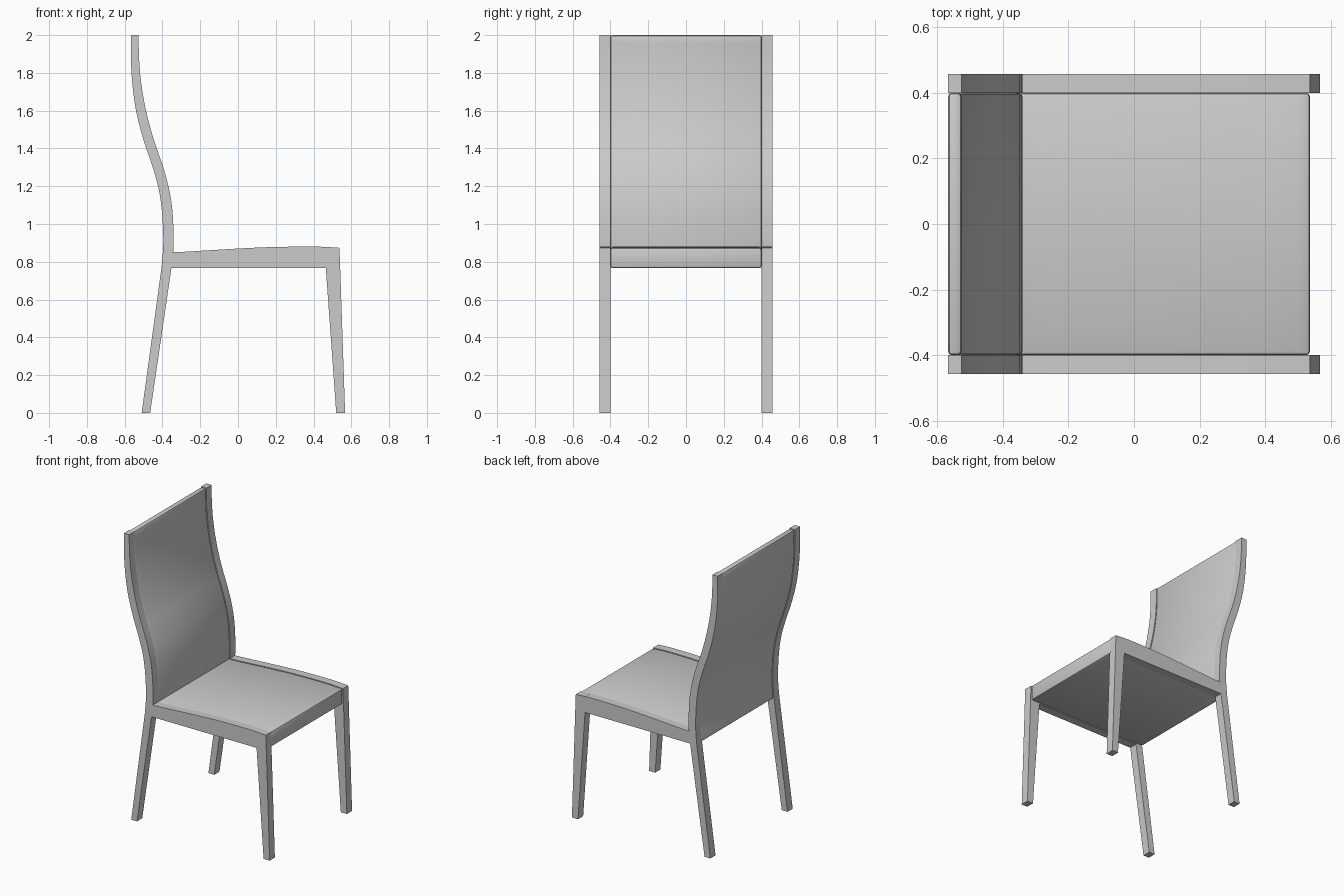
import bpy
import bmesh
from mathutils import Vector

cube = bpy.data.objects.get("Cube")
if cube:
    bpy.data.objects.remove(cube, do_unlink=True)

# Single painted finish
grey = bpy.data.materials.new("plain_grey")
grey.use_nodes = True
colour = (0.6, 0.6, 0.6, 1)
grey.diffuse_color = colour
grey.node_tree.nodes["Principled BSDF"].inputs["Base Color"].default_value = colour


def smooth_rows(rows, steps=3):
    """Run a smooth curve through the rows of numbers."""
    pts = [Vector(r) for r in rows]
    pts = [pts[0] * 2 - pts[1]] + pts + [pts[-1] * 2 - pts[-2]]
    out = []
    for a, b, c, d in zip(pts, pts[1:], pts[2:], pts[3:]):
        for i in range(steps):
            t = i / steps
            out.append(0.5 * (2 * b + (c - a) * t + (2 * a - 5 * b + 4 * c - d) * t ** 2
                              + (3 * b - a - 3 * c + d) * t ** 3))
    return out + [pts[-2]]


def ribbon(name, pairs, y0, y1, bevel=0):
    """Solid strip between two side-profile edges, running from y0 to y1."""
    bm = bmesh.new()
    rings = [[bm.verts.new((x, y, z)) for (x, z), y in
              ((p, y0), (q, y0), (q, y1), (p, y1))] for p, q in pairs]
    for r, s in zip(rings, rings[1:]):
        for i in range(4):
            j = (i + 1) % 4
            bm.faces.new((r[i], r[j], s[j], s[i]))
    bm.faces.new(rings[0])
    bm.faces.new(rings[-1])
    bmesh.ops.recalc_face_normals(bm, faces=bm.faces)
    mesh = bpy.data.meshes.new(name)
    bm.to_mesh(mesh)
    bm.free()
    mesh.materials.append(grey)
    ob = bpy.data.objects.new(name, mesh)
    bpy.context.collection.objects.link(ob)
    bpy.ops.object.select_all(action="DESELECT")
    ob.select_set(True)
    bpy.context.view_layer.objects.active = ob
    if bevel:
        mod = ob.modifiers.new("soft_edges", "BEVEL")
        mod.width = bevel
        mod.segments = 2
        mod.limit_method = "ANGLE"
        mod.angle_limit = 0.8
        bpy.ops.object.modifier_apply(modifier=mod.name)
    bpy.ops.object.shade_smooth_by_angle(angle=0.5)
    return ob


# Backrest side profile: height, rear edge, front edge
back = smooth_rows([
    (0.77, -0.405, -0.352), (0.86, -0.397, -0.342), (0.95, -0.396, -0.341),
    (1.08, -0.404, -0.348), (1.2, -0.423, -0.368), (1.32, -0.458, -0.402),
    (1.45, -0.502, -0.447), (1.6, -0.54, -0.487), (1.75, -0.56, -0.513),
    (1.88, -0.567, -0.524), (2.0, -0.567, -0.526)])
back_pairs = [((b, z), (f, z)) for z, b, f in back]

# Seat side profile: bottom edge below, gently crowned top edge
seat = smooth_rows([(-0.36, 0.85), (-0.3, 0.852), (-0.15, 0.861), (0, 0.87),
                    (0.15, 0.877), (0.3, 0.88), (0.43, 0.88), (0.537, 0.874)])
seat_pairs = [((x, 0.766), (x, z)) for x, z in seat]

inner, outer = 0.4, 0.458

# Padded panels between the frames
ribbon("backrest_panel", back_pairs, -inner, inner, 0.012)
ribbon("seat_panel", seat_pairs, -inner, inner, 0.012)

# Two matching side frames
for side, s in (("left", 1), ("right", -1)):
    y0, y1 = s * inner, s * outer
    ribbon(side + "_back_post", [((-0.51, 0), (-0.465, 0))] + back_pairs, y0, y1)
    rail = [p for p in seat_pairs if p[0][0] < 0.47]
    ribbon(side + "_seat_rail", rail, y0, y1)
    ribbon(side + "_front_leg", [((0.52, 0), (0.567, 0)), ((0.465, 0.766), (0.541, 0.766)),
                                 ((0.46, 0.879), (0.537, 0.874))], y0, y1)
